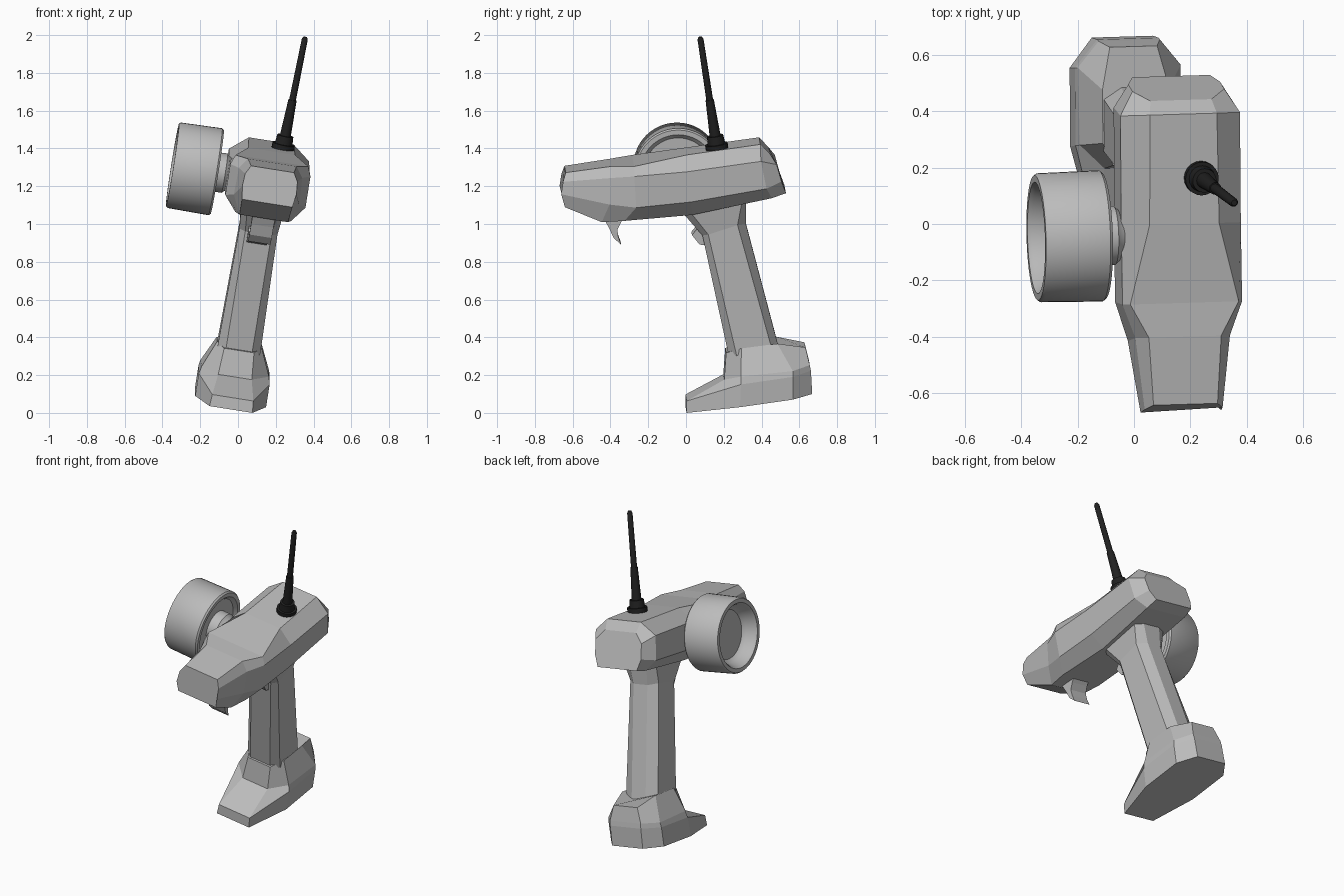
import bpy, bmesh, math
from mathutils import Vector

if "Cube" in bpy.data.objects:
    bpy.data.objects.remove(bpy.data.objects["Cube"])

SIDE = Vector((0.987, 0.03, -0.156))     # sideways axis of the tilted device


def material(name, rgb):
    m = bpy.data.materials.new(name)
    m.diffuse_color = (*rgb, 1)
    m.use_nodes = True
    m.node_tree.nodes["Principled BSDF"].inputs["Base Color"].default_value = m.diffuse_color
    return m


GREY = material("light grey plastic", (0.5, 0.5, 0.5))
BLACK = material("black rubber", (0.015, 0.015, 0.015))


def place(w, y, z):
    """Point at side-view position (y, z), offset w from the tilted mid plane."""
    return Vector((-0.04 + 0.158 * z - 0.03 * y, y, z)) + SIDE * w


def finish(bm, name, mat, smooth=False):
    bmesh.ops.recalc_face_normals(bm, faces=bm.faces)
    me = bpy.data.meshes.new(name)
    bm.to_mesh(me)
    bm.free()
    me.materials.append(mat)
    ob = bpy.data.objects.new(name, me)
    bpy.context.collection.objects.link(ob)
    if smooth:
        bpy.ops.object.select_all(action='DESELECT')
        ob.select_set(True)
        bpy.context.view_layer.objects.active = ob
        bpy.ops.object.shade_smooth_by_angle(angle=math.radians(35))
    return ob


def skin(rings, name, mat, smooth=False):
    """Join rings of points into a closed tube with capped ends."""
    bm = bmesh.new()
    rows = [[bm.verts.new(p) for p in r] for r in rings]
    n = len(rows[0])
    for a, b in zip(rows, rows[1:]):
        for i in range(n):
            j = (i + 1) % n
            bm.faces.new((a[i], a[j], b[j], b[i]))
    bm.faces.new(rows[0])
    bm.faces.new(rows[-1])
    return finish(bm, name, mat, smooth)


def loft(name, stations):
    """Each station is half a cross-section (w, y, z); it is mirrored."""
    rings = [[place(*p) for p in s] + [place(-w, y, z) for w, y, z in reversed(s)]
             for s in stations]
    return skin(rings, name, GREY)


def prism(name, profile, w):
    return skin([[place(s, y, z) for y, z in profile] for s in (-w, w)], name, GREY)


def lathe(name, origin, axis, profile, mat, seg):
    """Spin (distance along axis, radius) about the axis."""
    q = Vector(axis).to_track_quat('Z', 'Y')
    rings = [[Vector(origin) + q @ Vector((r * math.cos(a), r * math.sin(a), t))
              for a in (math.tau * k / seg for k in range(seg))]
             for t, r in profile]
    return skin(rings, name, mat, True)


# Head: chamfered body, front to back (top, upper, lower, bottom edges)
loft("head_body", [
    [(.115, -.64, 1.29), (.14, -.655, 1.245), (.145, -.665, 1.18), (.135, -.645, 1.11)],
    [(.13, -.40, 1.325), (.17, -.40, 1.27), (.175, -.41, 1.13), (.13, -.45, 1.03)],
    [(.195, -.28, 1.335), (.215, -.28, 1.285), (.215, -.27, 1.12), (.15, -.33, 1.04)],
    [(.125, .0, 1.385), (.215, .0, 1.31), (.215, .02, 1.15), (.14, .03, 1.07)],
    [(.12, .39, 1.44), (.215, .39, 1.365), (.215, .42, 1.22), (.15, .45, 1.16)],
    [(.11, .44, 1.39), (.165, .475, 1.34), (.165, .50, 1.25), (.14, .525, 1.185)],
])

# Handle with flared top
loft("handle", [
    [(.07, .225, .31), (.115, .265, .32), (.115, .45, .36), (.05, .49, .35)],
    [(.07, .085, .95), (.102, .115, .96), (.102, .27, 1.01), (.05, .315, 1.01)],
    [(.08, -.01, 1.06), (.115, .02, 1.08), (.115, .29, 1.12), (.06, .315, 1.12)],
    [(.08, -.01, 1.15), (.115, .02, 1.15), (.115, .29, 1.2), (.06, .315, 1.2)],
])

# Foot with forward toe
loft("foot", [
    [(.115, .0, .018), (.19, .28, .06), (.19, .56, .10), (.11, .665, .117)],
    [(.11, .0, .08), (.19, .285, .18), (.19, .56, .22), (.11, .658, .24)],
    [(.09, .2, .19), (.18, .285, .22), (.185, .56, .25), (.11, .652, .27)],
    [(.08, .21, .33), (.12, .29, .36), (.12, .48, .385), (.085, .63, .36)],
])

# Trigger hook and thumb button
prism("trigger", [(-.45, 1.06), (-.41, .99), (-.385, .935), (-.345, .90),
                  (-.36, .94), (-.365, .98), (-.345, 1.02), (-.32, 1.06)], .06)
prism("grip_button", [(.03, .95), (.055, .98), (.12, .98), (.14, .89), (.07, .90)], .055)

# Steering wheel with hub, dished on the outside
lathe("steering_wheel", (-.11, -.042, 1.275), -SIDE,
      [(-.13, .07), (-.09, .07), (-.05, .095), (-.04, .105), (.02, .105),
       (.02, .18), (.0, .20), (.0, .225), (.01, .233), (.23, .229), (.24, .222),
       (.24, .198), (.225, .187), (.18, .17), (.16, .15), (.16, .02)], GREY, 48)

# Antenna: base collar, thick sleeve, thin rod
lathe("antenna", (.236, .165, 1.395), (.12, -.09, .595),
      [(.0, .06), (.03, .06), (.03, .047), (.075, .043), (.075, .029),
       (.27, .022), (.27, .018), (.60, .016), (.614, .010)], BLACK, 20)
